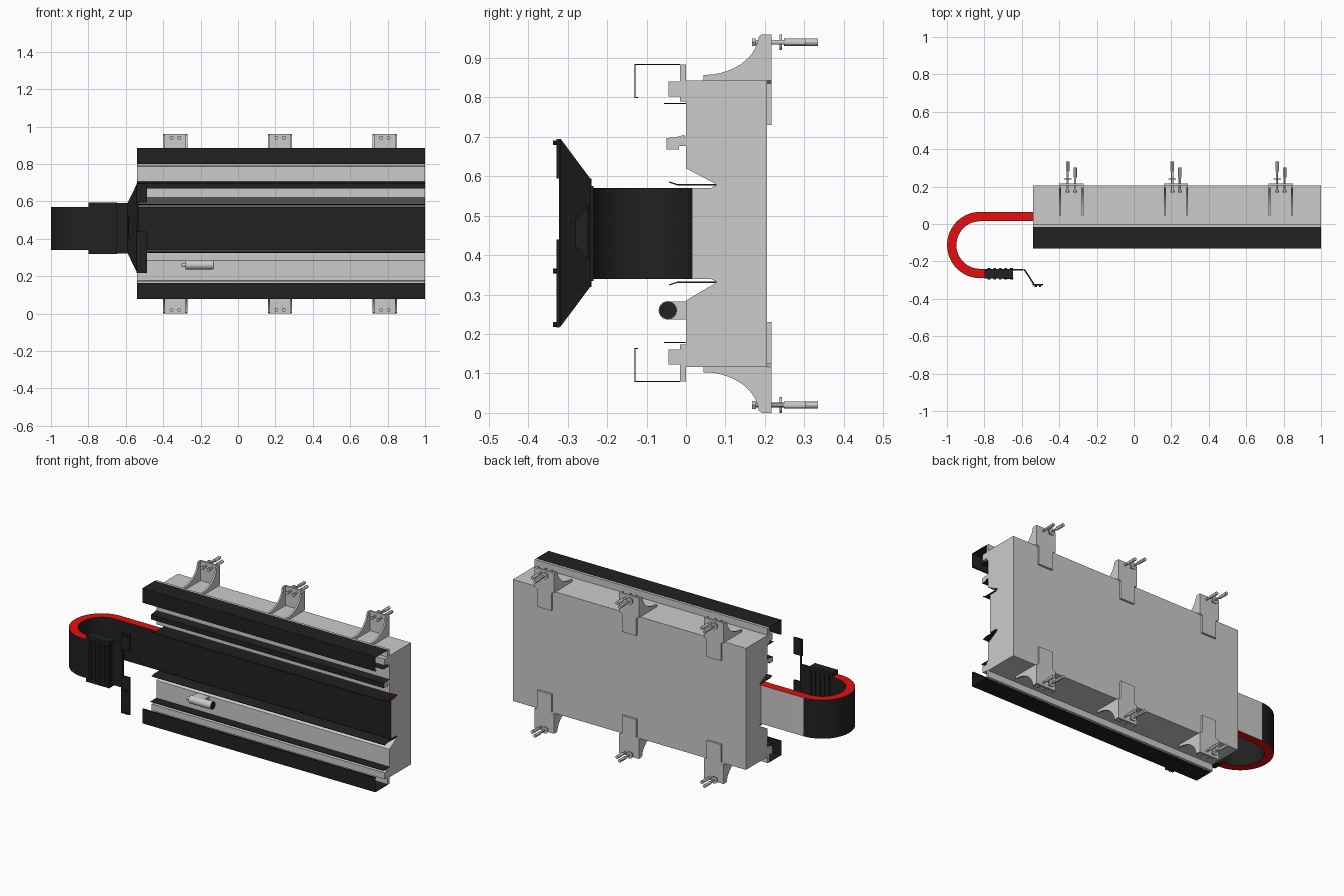
import bpy, bmesh, math
from mathutils import Vector

if "Cube" in bpy.data.objects:
    bpy.data.objects.remove(bpy.data.objects["Cube"])


def material(name, c):
    m = bpy.data.materials.new(name)
    m.diffuse_color = (*c, 1)
    m.use_nodes = True
    m.node_tree.nodes["Principled BSDF"].inputs["Base Color"].default_value = m.diffuse_color
    return m


BLACK = material("black", (0.015, 0.015, 0.015))
RED = material("red", (0.75, 0.005, 0.005))
GREY = material("grey", (0.8, 0.8, 0.8))


def panel(name, pts, vec, side=None, cap=None):
    """Extrude a 3D polygon along vec; side and cap are materials."""
    bm = bmesh.new()
    a = [bm.verts.new(p) for p in pts]
    b = [bm.verts.new(Vector(p) + Vector(vec)) for p in pts]
    caps = [bm.faces.new(a), bm.faces.new(b[::-1])]
    n = len(pts)
    for i in range(n):
        bm.faces.new((a[i], b[i], b[(i + 1) % n], a[(i + 1) % n]))
    bmesh.ops.recalc_face_normals(bm, faces=bm.faces[:])
    for f in bm.faces:
        f.smooth = f not in caps
        f.material_index = int(f in caps)
    for e in bm.edges:
        e.smooth = e.calc_face_angle(3) < math.radians(30)
    me = bpy.data.meshes.new(name)
    bm.to_mesh(me)
    bm.free()
    if side:
        me.materials.append(side)
        me.materials.append(cap or side)
    ob = bpy.data.objects.new(name, me)
    bpy.context.collection.objects.link(ob)
    return ob


def along_x(name, yz, x0, x1, side=None, cap=None):
    return panel(name, [(x0, y, z) for y, z in yz], (x1 - x0, 0, 0), side, cap)


def box(name, x0, x1, y0, y1, z0, z1, mat=None):
    return along_x(name, [(y0, z0), (y1, z0), (y1, z1), (y0, z1)], x0, x1, mat)


def ribbon(pts, t):
    """Outline of an open path thickened by t, with mitred corners."""
    p = [Vector(q) for q in pts]
    out = []
    for i, q in enumerate(p):
        d = [(p[j + 1] - p[j]).normalized() for j in (i - 1, i) if 0 <= j < len(p) - 1]
        ns = [Vector((-v.y, v.x)) for v in d]
        m = sum(ns, Vector((0, 0))).normalized()
        out.append(q + m * t / m.dot(ns[0]))
    return [tuple(q) for q in p] + [tuple(q) for q in reversed(out)]


def rod(name, axis, c, a, b, r, mat=None, n=20):
    ring = [(r * math.cos(2 * math.pi * i / n), r * math.sin(2 * math.pi * i / n)) for i in range(n)]
    if axis == 'x':
        return panel(name, [(a, c[0] + u, c[1] + v) for u, v in ring], (b - a, 0, 0), mat)
    return panel(name, [(c[0] + u, a, c[1] + v) for u, v in ring], (0, b - a, 0), mat)


X0, X1 = -0.54, 1.0


def flip(pts, on, total=0.963):
    return [(y, total - z) for y, z in pts] if on else pts


# Main housing with a flared channel in front
along_x("housing", [(0.205, 0.117), (0.205, 0.843), (0, 0.843), (0, 0.62), (0.08, 0.578),
                    (0.065, 0.572), (0.065, 0.338), (0.08, 0.332), (0, 0.285), (0, 0.117)], X0, X1)

# Rails, covers and lips, upper and lower
for on, tag in ((False, "upper"), (True, "lower")):
    rail = [(0, 0.79), (0, 0.884), (-0.015, 0.884), (-0.015, 0.84), (-0.045, 0.84),
            (-0.045, 0.802), (-0.015, 0.802), (-0.015, 0.79)]
    along_x(tag + "_rail", flip(rail, on), X0, X1)
    along_x(tag + "_rail_flange", flip([(-0.056, 0.783), (0, 0.783), (0, 0.786), (-0.056, 0.786)], on),
            X0, X1, BLACK)
    cover = ribbon([(-0.122, 0.799), (-0.131, 0.799), (-0.131, 0.885), (-0.015, 0.885)], -0.0025)
    along_x(tag + "_cover", flip(cover, on), X0, X1, BLACK)
    lip = ribbon([(0.08, 0.577), (-0.022, 0.577), (-0.043, 0.584)], -0.003)
    along_x(tag + "_channel_lip", flip(lip, on, 0.91), X0, X1, BLACK)

# Stepped middle rail
along_x("middle_rail", [(0, 0.677), (0, 0.697), (-0.005, 0.705), (-0.022, 0.7), (-0.05, 0.697),
                        (-0.05, 0.668), (-0.018, 0.668), (-0.018, 0.677)], X0, X1, BLACK, GREY)

# Looped belt: black faces, red edges, grey back
CX, CY, R, T = -0.822, -0.1125, 0.1775, 0.05
path = [(1.0, CY + R), (X0, CY + R)]
path += [(CX - R * math.sin(t), CY + R * math.cos(t)) for t in [math.pi * i / 32 for i in range(33)]]
path += [(-0.66, CY - R)]
belt = panel("belt", [(x, y, 0.34) for x, y in ribbon(path, T)], (0, 0, 0.23), BLACK, RED)
belt.data.materials.append(GREY)
for f in belt.data.polygons:
    if f.material_index == 0 and (f.normal.x > 0.99 and f.center.x > 0.9 or
                                  f.normal.y > 0.999 and f.center.y > 0.06):
        f.material_index = 2

# Belt end clamp: top and bottom bars, upright ribs and teeth
for z0, z1, tag in ((0.57, 0.595, "top"), (0.319, 0.34, "bottom")):
    box("clamp_bar_" + tag, -0.80, -0.648, -0.291, -0.24, z0, z1, BLACK)
for i in range(5):
    x = -0.775 + i * 0.03
    for y0, y1, tag in ((-0.297, -0.289, "front"), (-0.242, -0.235, "rear")):
        box(f"clamp_rib_{tag}_{i}", x - 0.007, x + 0.007, y0, y1, 0.335, 0.575, BLACK)
for i in range(9):
    z = 0.36 + i * 0.024
    box(f"clamp_tooth_{i}", -0.70, -0.645, -0.295, -0.288, z - 0.004, z + 0.004, BLACK)

# Mounting bracket for the belt end: flat, slanted frame, two flanges
box("mount_plate", -0.66, -0.59, -0.248, -0.241, 0.322, 0.592, BLACK)
half = [(0, 0.457), (0, 0.592), (1, 0.695), (1, 0.457), (0.5, 0.457), (0.5, 0.49),
        (0.07, 0.525), (0.07, 0.457)]
for on, tag in ((False, "upper"), (True, "lower")):
    pts = [(-0.59 + 0.05 * s, -0.245 - 0.077 * s, z) for s, z in flip(half, on, 0.914)]
    panel("mount_slope_" + tag, pts, (0.007, 0.004, 0), BLACK)
box("mount_flange_upper", -0.542, -0.487, -0.329, -0.321, 0.595, 0.695, BLACK)
box("mount_flange_lower", -0.542, -0.487, -0.329, -0.321, 0.216, 0.44, BLACK)
for x in (-0.525, -0.502):
    for z in (0.685, 0.36, 0.224):
        rod("mount_screw", 'y', (x, z), -0.337, -0.328, 0.006, BLACK, 12)

# Small cylinder latch on the lower front
rod("latch_barrel", 'x', (-0.046, 0.26), -0.28, -0.135, 0.0235)
rod("latch_cap", 'x', (-0.046, 0.26), -0.135, -0.132, 0.022, BLACK)
rod("latch_tip", 'x', (-0.046, 0.26), -0.302, -0.28, 0.009)
box("latch_base", -0.27, -0.19, -0.046, 0, 0.237, 0.283)

# Wall brackets with curved ribs and anchor bolts
arc = [(0.045 + 0.14 * math.sin(t), 0.963 - 0.106 * math.cos(t))
       for t in [math.radians(85) * i / 14 for i in range(15)]]
rib = [(0.217, 0.843), (0.045, 0.843)] + arc + [(0.192, 0.96), (0.217, 0.96)]
for bx in (-0.335, 0.225, 0.785):
    for on, tag in ((False, "top"), (True, "bottom")):
        for s in (-1, 1):
            along_x(f"bracket_rib_{tag}", flip(rib, on, 0.96), bx + s * 0.065, bx + s * 0.055)
        plate = [(-0.065, 0.96), (0.065, 0.96), (0.065, 0.843), (0.047, 0.835), (0.047, 0.73),
                 (-0.047, 0.73), (-0.047, 0.835), (-0.065, 0.843)]
        panel(f"bracket_plate_{tag}", [(bx + u, 0.205, z) for u, z in flip(plate, on, 0.96)],
              (0, 0.012, 0))
        z = 0.02 if on else 0.94
        for dx, end in ((-0.02, 0.335), (0.02, 0.303)):
            c = (bx + dx, z)
            rod("bolt_head", 'y', c, 0.168, 0.178, 0.011, n=6)
            rod("bolt_shaft", 'y', c, 0.178, end - 0.055, 0.006, n=12)
            rod("bolt_sleeve", 'y', c, end - 0.055, end, 0.0095, n=12)
            rod("bolt_washer", 'y', c, end - 0.098, end - 0.092, 0.02)
